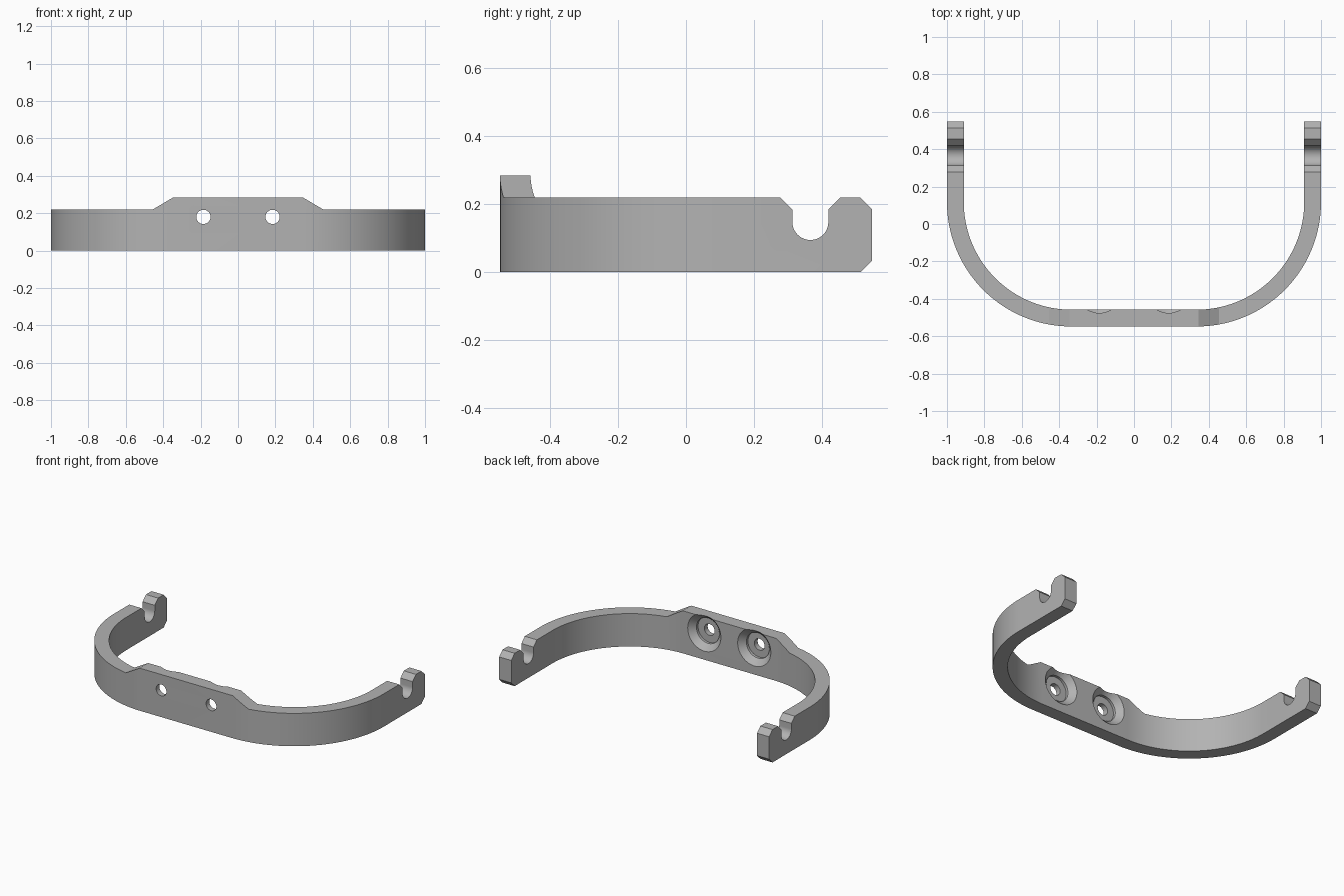
import bpy, bmesh
from math import sin, cos, pi, radians
from mathutils import Matrix

cube = bpy.data.objects.get("Cube")
if cube:
    bpy.data.objects.remove(cube, do_unlink=True)

HALF_X, HALF_Y, WALL = 1.0, 0.548, 0.09
BAND_TOP, TAB_TOP = 0.22, 0.285
BEND_X, BEND_R = 0.335, 0.665
BEND_Y = BEND_R - HALF_Y

grey = bpy.data.materials.new("satin grey")
grey.use_nodes = True
grey.diffuse_color = (0.45, 0.45, 0.45, 1)
grey.node_tree.nodes["Principled BSDF"].inputs["Base Color"].default_value = (0.45, 0.45, 0.45, 1)


def make_object(name, bm):
    bmesh.ops.recalc_face_normals(bm, faces=bm.faces)
    mesh = bpy.data.meshes.new(name)
    bm.to_mesh(mesh)
    bm.free()
    obj = bpy.data.objects.new(name, mesh)
    bpy.context.collection.objects.link(obj)
    mesh.materials.append(grey)
    return obj


def prism(name, outline, place, start, end):
    """Extrude a closed outline; place(u, v, depth) gives the point in space."""
    bm = bmesh.new()
    low = [bm.verts.new(place(u, v, start)) for u, v in outline]
    high = [bm.verts.new(place(u, v, end)) for u, v in outline]
    bm.faces.new(low)
    bm.faces.new(high)
    for i in range(len(low)):
        j = (i + 1) % len(low)
        bm.faces.new((low[i], low[j], high[j], high[i]))
    return make_object(name, bm)


def arc(cu, cv, r, a0, a1, steps):
    angles = [radians(a0 + (a1 - a0) * i / steps) for i in range(steps + 1)]
    return [(cu + r * cos(a), cv + r * sin(a)) for a in angles]


def lathe_y(name, profile, x, z, steps=64):
    """Solid of revolution about a y-directed axis; profile is (radius, y)."""
    bm = bmesh.new()
    rings = [[bm.verts.new((x + r * cos(2 * pi * i / steps), y, z + r * sin(2 * pi * i / steps)))
              for i in range(steps)] for r, y in profile]
    for a, b in zip(rings, rings[1:]):
        for i in range(steps):
            j = (i + 1) % steps
            bm.faces.new((a[i], a[j], b[j], b[i]))
    bm.faces.new(rings[0])
    bm.faces.new(rings[-1])
    return make_object(name, bm)


def cut(target, cutter):
    mod = target.modifiers.new("cut", 'BOOLEAN')
    mod.operation = 'DIFFERENCE'
    mod.solver = 'EXACT'
    mod.object = cutter
    cutter.hide_render = True
    bpy.context.view_layer.objects.active = target
    bpy.ops.object.modifier_apply(modifier=mod.name)
    bpy.data.objects.remove(cutter, do_unlink=True)


# U-shaped band, full height
right_outer = [(HALF_X, HALF_Y)] + arc(BEND_X, BEND_Y, BEND_R, 0, -90, 40)
right_inner = [(HALF_X - WALL, HALF_Y)] + arc(BEND_X, BEND_Y, BEND_R - WALL, 0, -90, 40)
mirror = lambda pts: [(-x, y) for x, y in reversed(pts)]
outline = right_outer + mirror(right_outer) + list(reversed(mirror(right_inner))) + list(reversed(right_inner))
bracket = prism("curved_bracket", outline, lambda u, v, d: (u, v, d), 0, TAB_TOP)

# Lower the band on both sides, leaving the sloped raised tab
slope = 0.11 / (TAB_TOP - BAND_TOP)
tip = 0.455 - slope * 0.13
shoulder = [(tip, 0.35), (0.455, BAND_TOP), (1.2, BAND_TOP), (1.2, 0.35)]
for side in (-1, 1):
    cut(bracket, prism("shoulder_cutter", shoulder, lambda u, v, d: (side * u, d, v), -1, 1))

# Open slots with chamfered mouths, and chamfered arm ends
slot_y, slot_r, c = 0.366, 0.053, 0.035
slot = ([(slot_y - slot_r - 0.075, 0.26), (slot_y - slot_r, BAND_TOP - c)]
        + arc(slot_y, 0.148, slot_r, 180, 360, 24)
        + [(slot_y + slot_r, BAND_TOP - c), (slot_y + slot_r + 0.075, 0.26)])
top_corner = [(HALF_Y - 2 * c, BAND_TOP + c), (HALF_Y + c, BAND_TOP - 2 * c), (HALF_Y + c, BAND_TOP + c)]
low_corner = [(HALF_Y - 2 * c, -c), (HALF_Y + c, 2 * c), (HALF_Y + c, -c)]
for shape in (slot, top_corner, low_corner):
    cut(bracket, prism("arm_cutter", shape, lambda u, v, d: (d, u, v), -1.2, 1.2))

# Screw holes with conical recess and flat seat on the inner face
inner_y = -HALF_Y + WALL
recess = [(0.038, -0.7), (0.038, inner_y - 0.055), (0.085, inner_y - 0.055),
          (0.085, inner_y - 0.038), (0.143, inner_y + 0.02)]
for side in (-1, 1):
    cut(bracket, lathe_y("screw_cutter", recess, side * 0.185, 0.18))

bpy.ops.object.select_all(action='DESELECT')
bracket.select_set(True)
bpy.context.view_layer.objects.active = bracket
bpy.ops.object.shade_smooth_by_angle(angle=radians(25))
